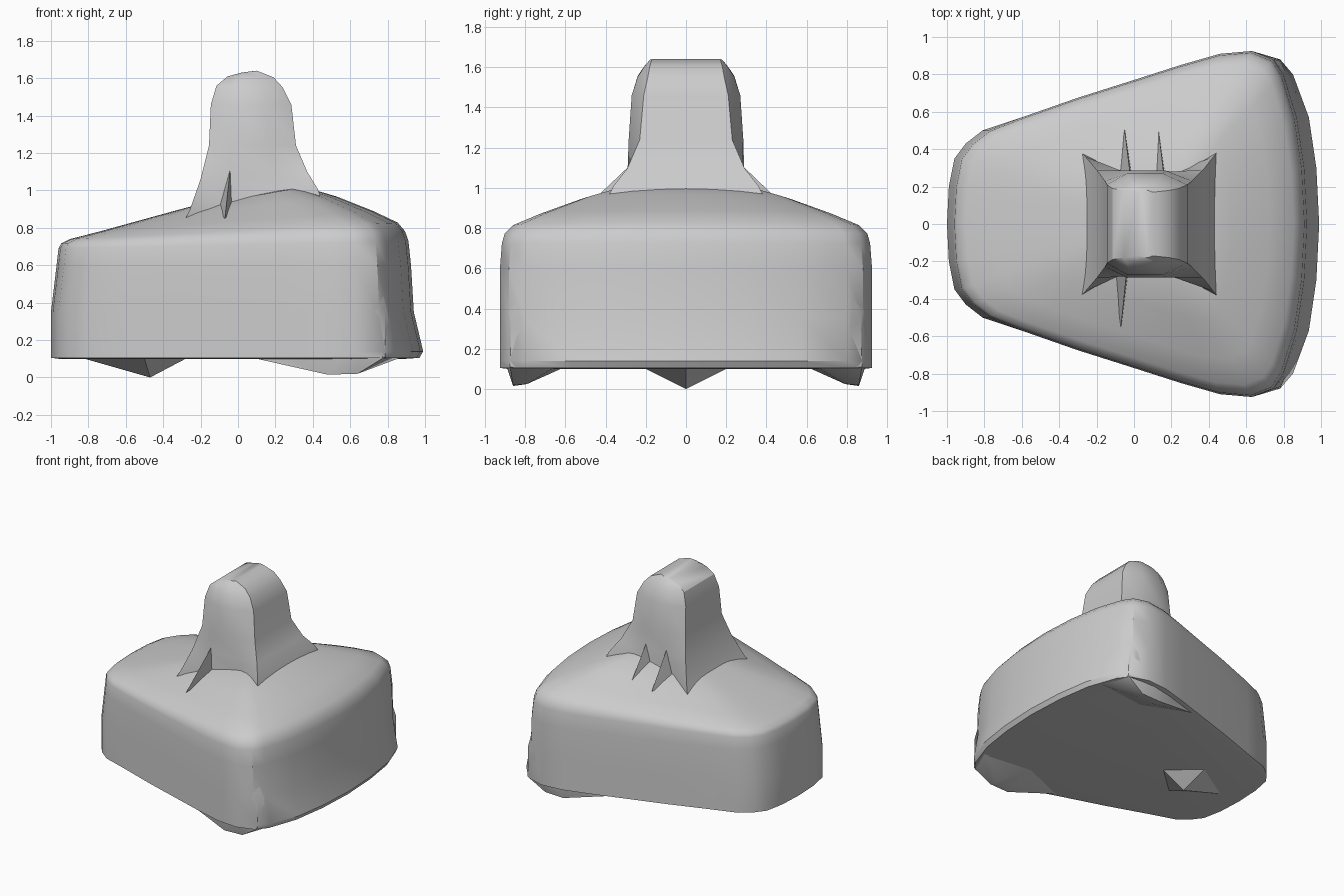
import bpy, bmesh, math
from mathutils import Vector

cube = bpy.data.objects.get("Cube")
if cube:
    bpy.data.objects.remove(cube, do_unlink=True)

grey = bpy.data.materials.new("plain grey")
grey.use_nodes = True
colour = (0.6, 0.6, 0.6, 1)
grey.diffuse_color = colour
grey.node_tree.nodes["Principled BSDF"].inputs["Base Color"].default_value = colour


def finish(name, bm, angle=35):
    bmesh.ops.recalc_face_normals(bm, faces=bm.faces)
    mesh = bpy.data.meshes.new(name)
    bm.to_mesh(mesh)
    bm.free()
    mesh.materials.append(grey)
    obj = bpy.data.objects.new(name, mesh)
    bpy.context.collection.objects.link(obj)
    bpy.ops.object.select_all(action='DESELECT')
    obj.select_set(True)
    bpy.context.view_layer.objects.active = obj
    if angle:
        bpy.ops.object.shade_smooth_by_angle(angle=math.radians(angle))
    return obj


def loft(name, rings, angle=35):
    bm = bmesh.new()
    loops = [[bm.verts.new(p) for p in ring] for ring in rings]
    n = len(loops[0])
    for low, high in zip(loops, loops[1:]):
        for i in range(n):
            j = (i + 1) % n
            bm.faces.new((low[i], low[j], high[j], high[i]))
    bm.faces.new(loops[0])
    bm.faces.new(loops[-1])
    return finish(name, bm, angle)


def hull(name, points, angle=25):
    bm = bmesh.new()
    for p in points:
        bm.verts.new(p)
    bmesh.ops.convex_hull(bm, input=bm.verts)
    return finish(name, bm, angle)


# Body: rounded triangular plan, flared at the bottom right, domed above
half = [(-.97, 0), (-.96, .2), (-.93, .35), (-.87, .43), (-.78, .5), (-.6, .57),
        (-.3, .675), (0, .77), (.25, .85), (.46, .91), (.63, .925), (.74, .88),
        (.79, .8), (.86, .57), (.9, .3), (.915, 0)]
plan = half + [(x, -y) for x, y in reversed(half[1:-1])]
MID = .05
# scale, height, tilt along x, outward flare of the right wall
levels = [(.96, .1, 0, .02), (1, .105, 0, .055), (1, .14, 0, .075), (1, .35, 0, .025),
          (1, .6, 0, .01), (.99, .71, .02, .005), (.975, .75, .035, 0),
          (.93, .785, .05, 0), (.78, .835, .075, 0), (.55, .905, .12, 0),
          (.35, .955, .18, 0), (.15, .97, .18, 0)]


def body_ring(scale, z, tilt, flare):
    ring = []
    for x, y in plan:
        push = flare * min(1, max(0, (x - .63) / .2))
        if x < -.5 and z < .5:
            push = -.03 * (x < -.7)
        px = MID + (x - MID) * scale + push
        ring.append((px, y * scale, z + tilt * px))
    return ring


loft("body", [body_ring(*level) for level in levels])

# Handle: waisted column with pulled out base corners
# left x, right x, corner y, side y, left z, right z
stations = [(-.28, .44, .38, .28, .85, .97), (-.26, .425, .36, .28, .89, 1.01),
            (-.2, .37, .29, .28, 1.06, 1.1), (-.155, .31, .23, .285, 1.24, 1.24),
            (-.145, .285, .21, .27, 1.46, 1.46), (-.115, .24, .19, .24, 1.56, 1.55),
            (-.055, .19, .18, .205, 1.61, 1.605), (.02, .1, .17, .18, 1.63, 1.64)]


def handle_ring(left, right, corner, side, zl, zr):
    w = right - left
    near = [(left, corner, zl), (left + w * .25, side, zl * .7 + zr * .3),
            (left + w * .7, side, zl * .3 + zr * .7), (right, corner, zr)]
    return near + [(x, -y, z) for x, y, z in reversed(near)]


loft("handle", [handle_ring(*s) for s in stations], 30)

# Thin buttress spikes at the handle base
for name, x, side, reach, z in (("front_spike", -.07, -1, .555, .85),
                                ("back_spike_right", -.05, 1, .505, .87),
                                ("back_spike_left", .13, 1, .51, .89)):
    root = side * .26
    hull(name, [(x, side * reach, z), (x - .04, root, .88), (x + .04, root, .88),
                (x + .03, root, 1.13)], 0)

# Corner feet, mirrored front to back
for name, s in (("front_foot", -1), ("back_foot", 1)):
    foot = [(.1, .77, .1), (.33, .84, .08), (.48, .86, .015), (.64, .86, .02),
            (.64, .79, .025), (.48, .78, .03), (.785, .875, .11), (.88, .65, .11),
            (.45, .6, .11), (.63, .922, .2), (.785, .87, .35), (.64, .915, .55),
            (.77, .8, .55)]
    hull(name, [(x, s * y, z) for x, y, z in foot], 40)

# Small pointed foot under the narrow end
hull("point_foot", [(-.82, 0, .1), (-.28, 0, .1), (-.5, .2, .1), (-.5, -.2, .1),
                    (-.47, 0, 0), (-.5, 0, .13)])
